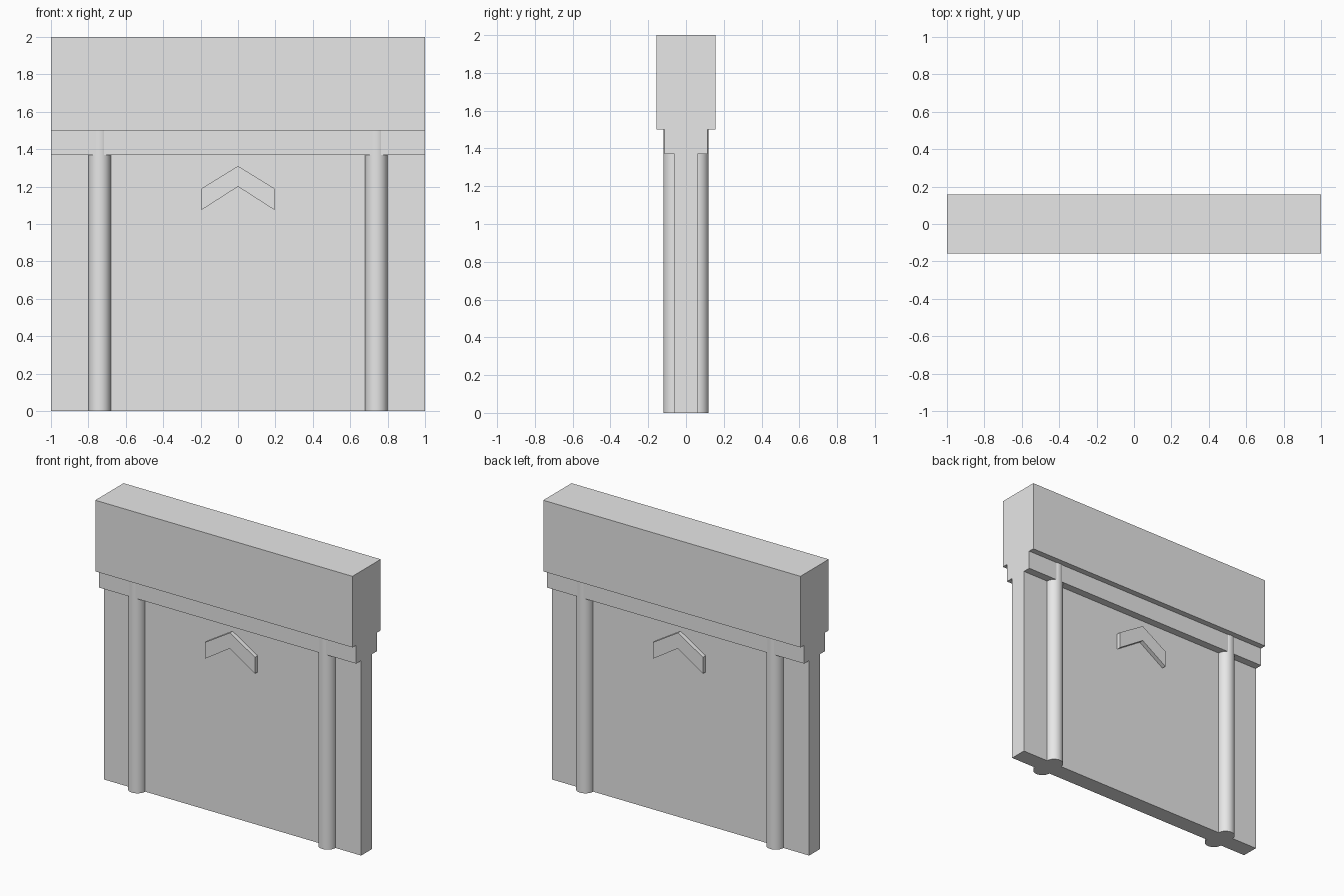
import bpy
import bmesh

cube = bpy.data.objects.get("Cube")
if cube:
    bpy.data.objects.remove(cube, do_unlink=True)

grey = bpy.data.materials.new("light grey")
grey.use_nodes = True
grey.diffuse_color = (0.8, 0.8, 0.8, 1)
grey.node_tree.nodes["Principled BSDF"].inputs["Base Color"].default_value = (0.8, 0.8, 0.8, 1)

WALL, LEDGE, HEADER = 0.06, 0.115, 0.157   # half depths


def slab(name, half_depth, bottom, top):
    """Full-width box between two heights."""
    bpy.ops.mesh.primitive_cube_add(size=1, location=(0, 0, (bottom + top) / 2))
    obj = bpy.context.object
    obj.name = name
    obj.scale = (2, half_depth * 2, top - bottom)
    obj.data.materials.append(grey)


def column(name, x, y, radius, height):
    bpy.ops.mesh.primitive_cylinder_add(vertices=48, radius=radius, depth=height,
                                        location=(x, y, height / 2))
    obj = bpy.context.object
    obj.name = name
    obj.data.materials.append(grey)
    bpy.ops.object.shade_smooth_by_angle()


def chevron(name, side, thickness=0.03):
    """Raised upward-pointing arrow on one face of the wall."""
    outline = [(-0.195, 1.075), (0, 1.2), (0.195, 1.075),
               (0.195, 1.19), (0, 1.31), (-0.195, 1.19)]
    bm = bmesh.new()
    face = bm.faces.new([bm.verts.new((x, side * WALL, z)) for x, z in outline])
    grown = bmesh.ops.extrude_face_region(bm, geom=[face])["geom"]
    moved = [v for v in grown if isinstance(v, bmesh.types.BMVert)]
    bmesh.ops.translate(bm, verts=moved, vec=(0, side * thickness, 0))
    bmesh.ops.recalc_face_normals(bm, faces=bm.faces)
    mesh = bpy.data.meshes.new(name)
    bm.to_mesh(mesh)
    bm.free()
    mesh.materials.append(grey)
    bpy.context.collection.objects.link(bpy.data.objects.new(name, mesh))


# Stepped wall
slab("wall_panel", WALL, 0, 1.37)
slab("ledge", LEDGE, 1.37, 1.5)
slab("header_beam", HEADER, 1.5, 2)

# Half-embedded columns and arrow on both faces
for face_name, side in (("front", -1), ("back", 1)):
    chevron(face_name + "_chevron", side)
    for side_name, x in (("right", -0.74), ("left", 0.74)):
        column(f"{face_name}_{side_name}_column", x, side * WALL, 0.06, 1.5)
